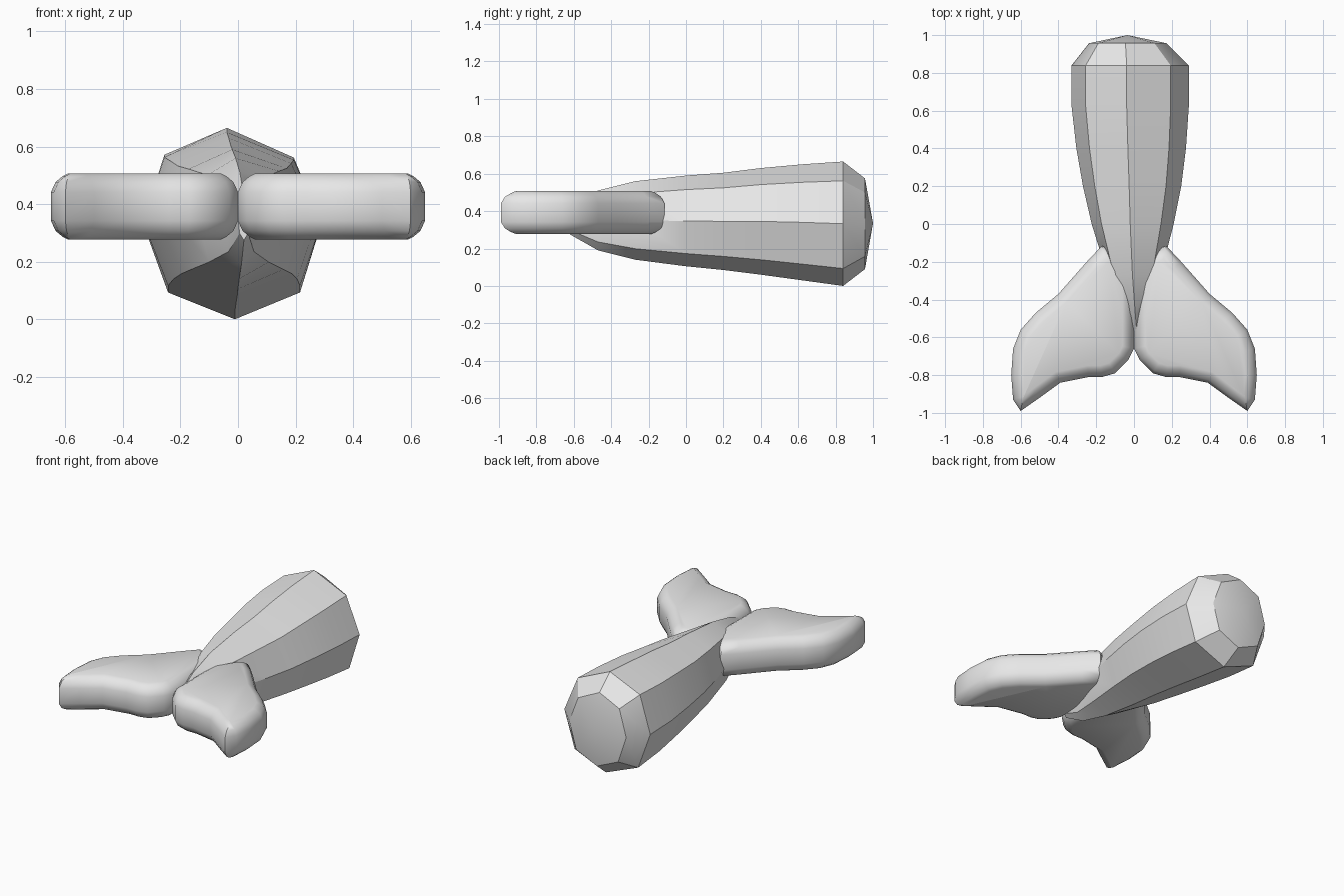
import bpy, bmesh, math
from mathutils import Vector

cube = bpy.data.objects.get("Cube")
if cube:
    bpy.data.objects.remove(cube, do_unlink=True)

grey = bpy.data.materials.new("plain_grey")
grey.use_nodes = True
grey.diffuse_color = (0.8, 0.8, 0.8, 1)
grey.node_tree.nodes["Principled BSDF"].inputs["Base Color"].default_value = (0.8, 0.8, 0.8, 1)


def loft(name, rings, end_tip=None, angle=30):
    """Skin a list of closed rings; the end closes with a face or a point."""
    bm = bmesh.new()
    loops = [[bm.verts.new(p) for p in ring] for ring in rings]
    n = len(loops[0])
    for a, b in zip(loops, loops[1:]):
        for i in range(n):
            j = (i + 1) % n
            bm.faces.new((a[i], a[j], b[j], b[i]))
    bm.faces.new(loops[0])
    if end_tip:
        tip = bm.verts.new(end_tip)
        for i in range(n):
            bm.faces.new((loops[-1][i], loops[-1][(i + 1) % n], tip))
    else:
        bm.faces.new(loops[-1])
    bmesh.ops.recalc_face_normals(bm, faces=bm.faces)
    mesh = bpy.data.meshes.new(name)
    bm.to_mesh(mesh)
    bm.free()
    mesh.materials.append(grey)
    mesh.shade_smooth()
    mesh.set_sharp_from_angle(angle=math.radians(angle))
    obj = bpy.data.objects.new(name, mesh)
    bpy.context.collection.objects.link(obj)
    return obj


def body_ring(y, cx, w, top, bottom):
    """Eight-sided section with a ridge above and a keel below."""
    h = top - bottom
    hi, lo, mid = top - 0.14 * h, bottom + 0.14 * h, (top + bottom) / 2
    s = 0.76 * w
    return [(cx - 0.06 * w, y, top), (cx + 0.69 * w, y, hi - 0.015 * h), (cx + w, y, mid),
            (cx + s, y, lo), (cx + 0.03 * w, y, bottom), (cx - 0.72 * w, y, lo),
            (cx - w, y, mid), (cx - s, y, hi)]


# Tapering body: y, centre x, half width, top, bottom
stations = [(-0.62, 0.02, 0.02, 0.44, 0.275), (-0.47, 0.01, 0.06, 0.51, 0.19),
            (-0.27, 0.0, 0.14, 0.56, 0.14), (0.0, -0.007, 0.217, 0.59, 0.105),
            (0.2, -0.01, 0.26, 0.605, 0.085), (0.4, -0.015, 0.29, 0.63, 0.06),
            (0.62, -0.02, 0.31, 0.65, 0.03), (0.84, -0.02, 0.31, 0.665, 0.0),
            (0.957, -0.033, 0.205, 0.575, 0.09)]
loft("tail_body", [body_ring(*s) for s in stations], end_tip=(-0.035, 1.0, 0.335))

# Fluke outline, clockwise from the root
outline = [Vector(p) for p in [
    (0.17, -0.115), (0.25, -0.2), (0.4, -0.37), (0.52, -0.47), (0.6, -0.56),
    (0.64, -0.66), (0.65, -0.8), (0.64, -0.93), (0.6, -0.99), (0.5, -0.92),
    (0.39, -0.84), (0.24, -0.81), (0.17, -0.81), (0.1, -0.79), (0.03, -0.72),
    (0.0, -0.66), (0.0, -0.5), (0.0, -0.3), (0.09, -0.15)]]


def inset(points, d):
    """Move a clockwise outline inwards."""
    result = []
    for i, p in enumerate(points):
        a = (p - points[i - 1]).normalized()
        b = (points[(i + 1) % len(points)] - p).normalized()
        n = Vector((a.y + b.y, -a.x - b.x)) / max(1 + a.dot(b), 0.6)
        result.append(p + n * d)
    return result


# Rounded rim: inset distance and height from the middle plane
rim = [(0.06, -0.115), (0.04, -0.105), (0.016, -0.085), (0, -0.05),
       (0, 0.05), (0.016, 0.085), (0.04, 0.105), (0.06, 0.115)]
for side, name in ((1, "left_fluke"), (-1, "right_fluke")):
    rings = [[(side * p.x, p.y, 0.392 + dz) for p in inset(outline, d)] for d, dz in rim]
    loft(name, rings, angle=45)
